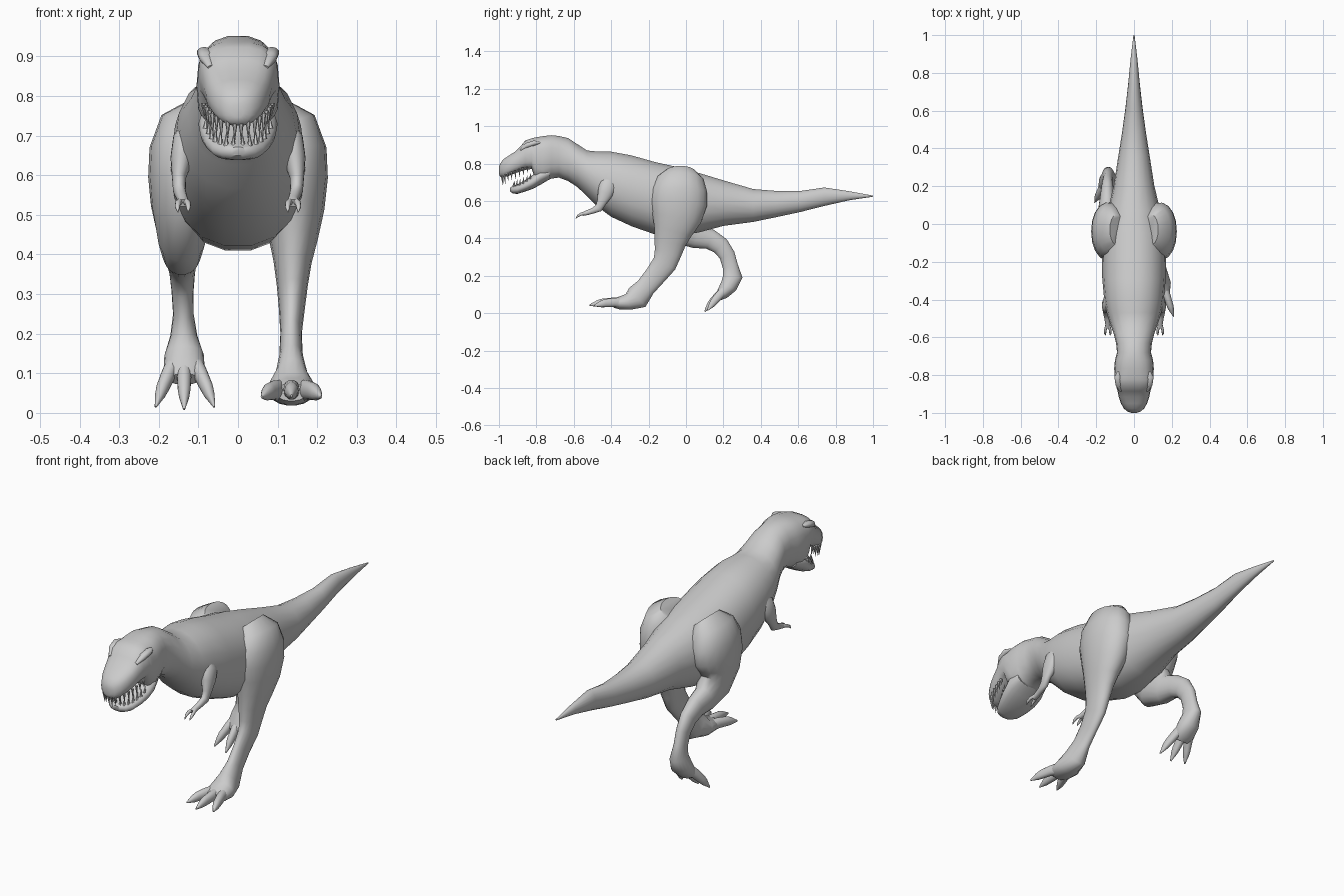
import bpy, bmesh, math
from mathutils import Vector

SIDES = 18


def loft(name, rings):
    """Skin closed rings of (centre, half-axis u, half-axis v, roundness)."""
    bm = bmesh.new()
    loops = []
    for c, u, v, p in rings:
        loop = []
        for i in range(SIDES):
            a = 2 * math.pi * i / SIDES
            ca, sa = math.cos(a), math.sin(a)
            k = math.copysign(abs(ca) ** (2 / p), ca)
            m = math.copysign(abs(sa) ** (2 / p), sa)
            loop.append(bm.verts.new(c + u * k + v * m))
        loops.append(loop)
    for a, b in zip(loops, loops[1:]):
        for i in range(SIDES):
            j = (i + 1) % SIDES
            bm.faces.new((a[i], a[j], b[j], b[i]))
    bm.faces.new(loops[0])
    bm.faces.new(loops[-1])
    bmesh.ops.recalc_face_normals(bm, faces=bm.faces)
    return finish(name, bm)


def finish(name, bm):
    me = bpy.data.meshes.new(name)
    bm.to_mesh(me)
    bm.free()
    ob = bpy.data.objects.new(name, me)
    bpy.context.collection.objects.link(ob)
    bpy.ops.object.select_all(action='DESELECT')
    ob.select_set(True)
    bpy.context.view_layer.objects.active = ob
    bpy.ops.object.shade_smooth_by_angle(angle=math.radians(50))
    return ob


def profile(name, rows):
    """Upright rings along y: (y, top, bottom, half width, roundness)."""
    return loft(name, [(Vector((0, y, (t + b) / 2)), Vector((w, 0, 0)),
                        Vector((0, 0, (t - b) / 2)), p) for y, t, b, w, p in rows])


def limb(name, pts):
    """Rings square to a path: (x, y, z, sideways radius, other radius)."""
    P = [Vector(p[:3]) for p in pts]
    rings = []
    for i, p in enumerate(pts):
        t = (P[min(i + 1, len(P) - 1)] - P[max(i - 1, 0)]).normalized()
        v = t.cross(Vector((1, 0, 0))).normalized()
        u = v.cross(t).normalized()
        rings.append((P[i], u * p[3], v * p[4], 2.1))
    return loft(name, rings)


# Trunk: tail tip to upper jaw
profile("trunk", [
    (1.0, .629, .623, .003, 2), (.875, .652, .604, .018, 2), (.74, .673, .573, .031, 2),
    (.61, .654, .54, .046, 2), (.48, .655, .512, .064, 2), (.36, .665, .487, .083, 2),
    (.2, .712, .465, .108, 2), (.07, .752, .43, .14, 2.1), (-.05, .785, .408, .165, 2.2),
    (-.17, .812, .42, .17, 2.2), (-.29, .846, .462, .168, 2.2), (-.4, .866, .513, .158, 2.2),
    (-.47, .866, .565, .145, 2.1), (-.53, .872, .625, .126, 2.1), (-.58, .905, .672, .108, 2.1),
    (-.63, .938, .705, .095, 2.2), (-.68, .949, .724, .09, 2.3), (-.72, .953, .718, .101, 2.5),
    (-.765, .948, .7, .105, 2.7), (-.805, .941, .715, .103, 2.8), (-.825, .936, .77, .101, 2.8),
    (-.86, .924, .765, .094, 2.8), (-.885, .893, .757, .087, 2.7), (-.915, .864, .747, .081, 2.7),
    (-.95, .842, .733, .069, 2.6), (-.978, .822, .725, .053, 2.5), (-.994, .8, .73, .033, 2.3),
    (-1.0, .782, .745, .014, 2)])

# Lower jaw
profile("lower_jaw", [
    (-.73, .79, .715, .085, 2.3), (-.78, .775, .685, .1, 2.3), (-.82, .74, .664, .095, 2.4),
    (-.86, .712, .65, .083, 2.4), (-.9, .69, .638, .065, 2.4), (-.925, .68, .639, .045, 2.3),
    (-.94, .672, .65, .02, 2)])


# Teeth along both jaws
def teeth(name, rows, length):
    bm = bmesh.new()
    for x, y, z, s in rows:
        for side in ((1, -1) if x else (1,)):
            ring = [bm.verts.new((side * x + .007 * math.cos(a), y + .007 * math.sin(a), z))
                    for a in [math.pi * k / 3 for k in range(6)]]
            tip = bm.verts.new((side * x * .97, y + .006, z + length * s))
            for i in range(6):
                bm.faces.new((ring[i], ring[(i + 1) % 6], tip))
            bm.faces.new(ring)
    bmesh.ops.recalc_face_normals(bm, faces=bm.faces)
    finish(name, bm)


upper = [(.008, -.985, .735, 1), (.026, -.982, .737, .9), (.043, -.972, .742, 1),
         (.055, -.955, .75, .9), (.065, -.935, .757, 1.1), (.072, -.915, .764, 1),
         (.078, -.893, .772, 1), (.082, -.873, .778, .8), (.087, -.85, .782, .7)]
lower = [(.012, -.925, .672, .8), (.03, -.92, .674, .9), (.045, -.907, .678, 1),
         (.058, -.89, .684, 1), (.067, -.872, .692, 1), (.075, -.854, .704, .8),
         (.083, -.836, .718, .7)]
teeth("upper_teeth", upper, -.052)
teeth("lower_teeth", lower, .042)


def toes(name, base, tips, r):
    base = Vector(base)
    for n, tip in enumerate(tips):
        tip = Vector(tip)
        start = base + Vector(((tip.x - base.x) * .3, 0, 0))
        rows = []
        for t, k, lift in ((0, 1, 0), (.35, .85, .25), (.65, .75, .22), (.78, .6, .1), (1, .12, -.1)):
            p = start.lerp(tip, t)
            rows.append((p.x, p.y, p.z + lift * r, r * k * .8, r * k))
        limb(f"{name}_{n + 1}", rows)


# Right leg, striding forward
hip = [(.09, -.03, .755, .05, .08), (.12, -.03, .72, .08, .125), (.132, -.035, .66, .092, .15),
       (.135, -.04, .59, .092, .155)]
limb("right_leg", hip + [
    (.138, -.05, .51, .08, .135), (.14, -.07, .44, .062, .105), (.138, -.085, .38, .048, .086),
    (.137, -.097, .32, .039, .073), (.136, -.115, .265, .033, .066), (.134, -.165, .2, .027, .058),
    (.134, -.215, .14, .03, .054), (.135, -.26, .085, .042, .068), (.135, -.31, .06, .06, .044),
    (.135, -.36, .054, .055, .034), (.135, -.39, .052, .04, .022)])
toes("right_toe", (.135, -.33, .055),
     [(.06, -.48, .043), (.135, -.516, .046), (.21, -.49, .043)], .029)

# Left leg, trailing behind with the heel raised
limb("left_leg", [(-x, *r) for x, *r in hip] + [
    (-.14, -.04, .52, .08, .13), (-.142, -.01, .45, .062, .1), (-.142, .06, .41, .05, .066),
    (-.142, .13, .395, .04, .055), (-.141, .185, .36, .033, .049), (-.14, .22, .31, .028, .043),
    (-.138, .237, .25, .026, .042), (-.137, .25, .195, .034, .053), (-.136, .228, .145, .05, .046),
    (-.136, .195, .105, .052, .034), (-.136, .175, .085, .038, .02)])
toes("left_toe", (-.136, .215, .13),
     [(-.06, .115, .018), (-.136, .1, .012), (-.208, .115, .018)], .027)

# Small arms with two fingers
for side, label in ((1, "right"), (-1, "left")):
    limb(label + "_arm", [(side * x, *r) for x, *r in [
        (.11, -.4, .72, .03, .03), (.13, -.415, .685, .036, .05), (.143, -.432, .64, .028, .042),
        (.149, -.45, .595, .018, .026), (.148, -.467, .562, .016, .022), (.143, -.5, .547, .014, .015),
        (.139, -.53, .537, .013, .013), (.139, -.55, .53, .014, .01)]])
    for n, dx in enumerate((-.014, .014)):
        limb(f"{label}_finger_{n + 1}", [
            (side * (.139 + dx * .3), -.535, .535, .008, .009),
            (side * (.139 + dx * .9), -.56, .53, .007, .008),
            (side * (.139 + dx), -.578, .52, .006, .006),
            (side * (.139 + dx * .9), -.59, .506, .001, .001)])
    # Brow ridge over each eye
    limb(label + "_brow", [(side * x, *r) for x, *r in [
        (.08, -.78, .912, .008, .005), (.085, -.81, .91, .019, .014),
        (.08, -.85, .897, .018, .015), (.07, -.885, .873, .007, .005)]])
